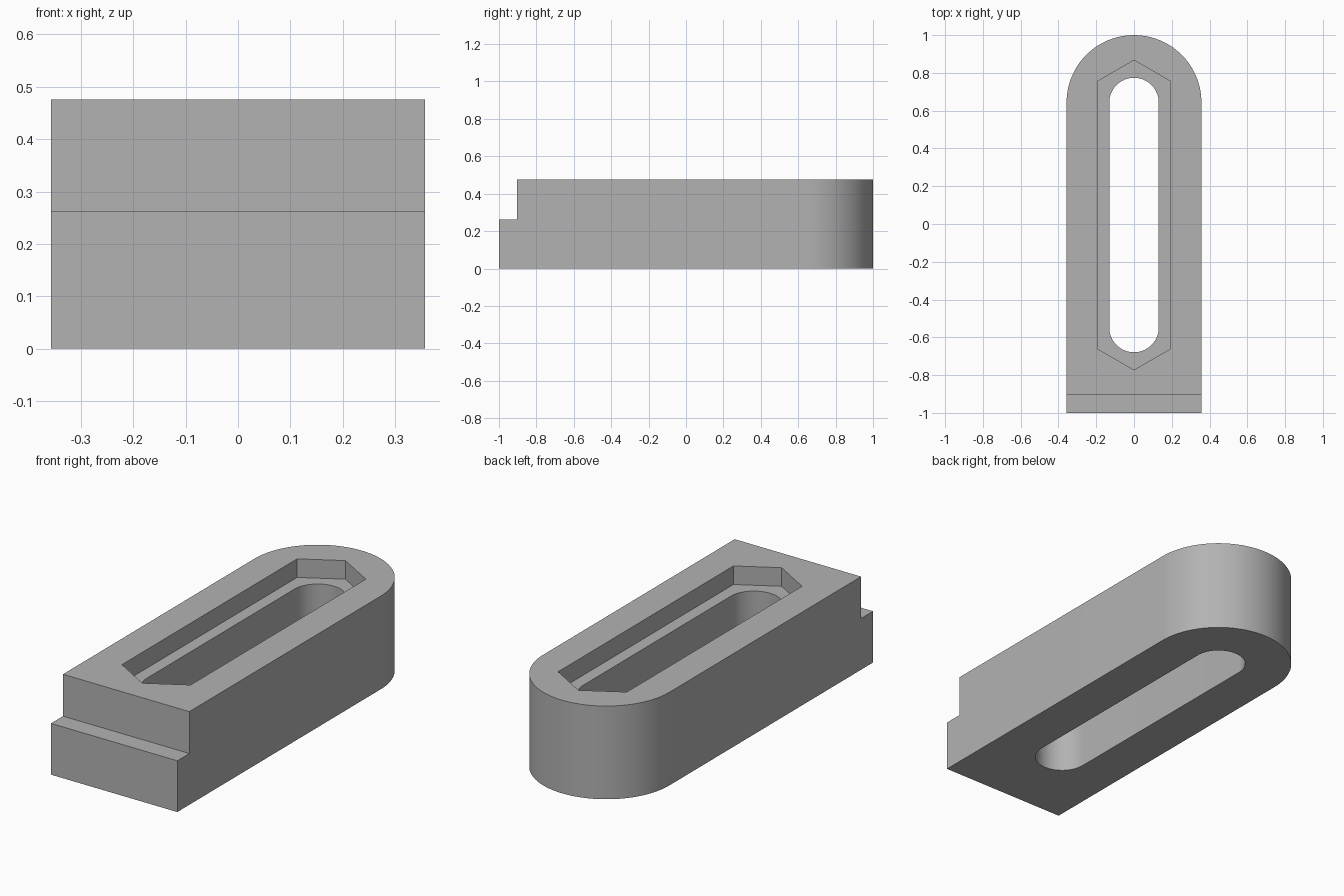
import bpy
import bmesh
from math import cos, sin, pi

cube = bpy.data.objects.get("Cube")
if cube:
    bpy.data.objects.remove(cube, do_unlink=True)

HALF_WIDTH, HEIGHT = 0.357, 0.476
BACK, FRONT = 0.643, -0.548      # centres of the slot ends
STEP_Y, STEP_Z = -0.903, 0.262
RECESS_Z = 0.381

grey = bpy.data.materials.new("plain grey")
grey.use_nodes = True
colour = (0.45, 0.45, 0.45, 1)
grey.diffuse_color = colour
grey.node_tree.nodes["Principled BSDF"].inputs["Base Color"].default_value = colour


def arc(radius, centre_y, start, steps):
    """Half circle of points, counter-clockwise from the start angle."""
    return [(radius * cos(start + pi * i / steps),
             centre_y + radius * sin(start + pi * i / steps))
            for i in range(steps + 1)]


def prism(name, outline, bottom, top):
    bm = bmesh.new()
    face = bm.faces.new([bm.verts.new((x, y, bottom)) for x, y in outline])
    grown = bmesh.ops.extrude_face_region(bm, geom=[face])["geom"]
    bmesh.ops.translate(bm, vec=(0, 0, top - bottom),
                        verts=[v for v in grown if isinstance(v, bmesh.types.BMVert)])
    bmesh.ops.recalc_face_normals(bm, faces=bm.faces)
    mesh = bpy.data.meshes.new(name)
    bm.to_mesh(mesh)
    bm.free()
    mesh.materials.append(grey)
    obj = bpy.data.objects.new(name, mesh)
    bpy.context.collection.objects.link(obj)
    return obj


def cut(body, cutter):
    cutter.hide_render = True
    mod = body.modifiers.new("cut", "BOOLEAN")
    mod.operation = "DIFFERENCE"
    mod.solver = "EXACT"
    mod.object = cutter
    bpy.ops.object.modifier_apply(modifier=mod.name)
    bpy.data.objects.remove(cutter, do_unlink=True)


# Body with a round back end
body = prism("clamp_body", arc(HALF_WIDTH, BACK, 0, 64)
             + [(-HALF_WIDTH, -1), (HALF_WIDTH, -1)], 0, HEIGHT)
bpy.ops.object.select_all(action="DESELECT")
body.select_set(True)
bpy.context.view_layer.objects.active = body

# Step across the front edge
cut(body, prism("step_cutter", [(-1, -2), (1, -2), (1, STEP_Y), (-1, STEP_Y)], STEP_Z, 1))

# Recess with pointed ends, like a stretched hexagon
flat, corner, tip = 0.194, 0.112, 0.224
cut(body, prism("recess_cutter", [
    (flat, BACK + corner), (0, BACK + tip), (-flat, BACK + corner),
    (-flat, FRONT - corner), (0, FRONT - tip), (flat, FRONT - corner)], RECESS_Z, 1))

# Rounded slot right through
cut(body, prism("slot_cutter", arc(0.131, BACK, 0, 32) + arc(0.131, FRONT, pi, 32), -1, 1))

bpy.ops.object.shade_smooth_by_angle(angle=pi / 6)
